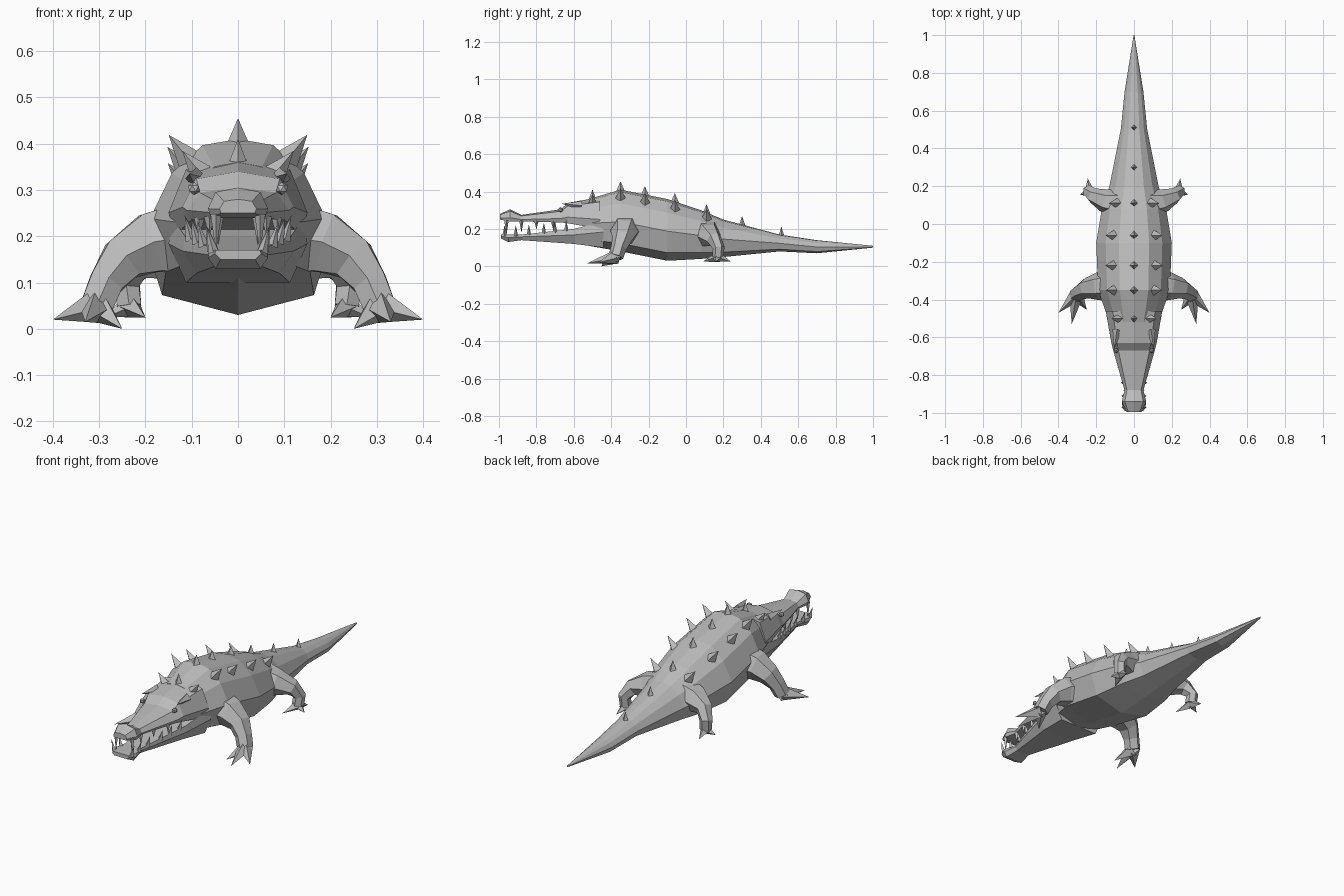
import bpy, bmesh
from math import cos, sin, tau
from mathutils import Vector

default_cube = bpy.data.objects.get("Cube")
if default_cube:
    bpy.data.objects.remove(default_cube)

# One colour for the whole animal
grey = (.5, .5, .5, 1)
hide = bpy.data.materials.new("grey hide")
hide.use_nodes = True
hide.diffuse_color = grey
hide.node_tree.nodes["Principled BSDF"].inputs["Base Color"].default_value = grey


def finish(bm, name, mirror=False):
    bmesh.ops.recalc_face_normals(bm, faces=bm.faces)
    mesh = bpy.data.meshes.new(name)
    bm.to_mesh(mesh)
    bm.free()
    mesh.materials.append(hide)
    part = bpy.data.objects.new(name, mesh)
    bpy.context.collection.objects.link(part)
    if mirror:
        modifier = part.modifiers.new("Mirror", "MIRROR")
        modifier.use_mirror_merge = False


def loft(bm, rings):
    rows = [[bm.verts.new(point) for point in ring] for ring in rings]
    count = len(rows[0])
    for row, following in zip(rows, rows[1:]):
        for i in range(count):
            j = (i + 1) % count
            bm.faces.new((row[i], row[j], following[j], following[i]))
    bm.faces.new(rows[0])
    bm.faces.new(list(reversed(rows[-1])))


def build_sections(name, stations, profile):
    """Loft (y, half width, bottom, top) stations; the profile gives the
    right half of a section as fractions of its width and height."""
    rings = []
    for y, width, bottom, top in stations:
        half = [(across * width, bottom + up * (top - bottom)) for across, up in profile]
        other_half = [(-x, z) for x, z in reversed(half) if x > 0]
        rings.append([(x, y, z) for x, z in half + other_half])
    bm = bmesh.new()
    loft(bm, rings)
    finish(bm, name)


def section_at(stations, y):
    """Interpolated half width, bottom and top at a place along the body."""
    ordered = sorted(stations)
    for start, end in zip(ordered, ordered[1:]):
        if start[0] <= y <= end[0]:
            blend = (y - start[0]) / (end[0] - start[0])
            return [a + (b - a) * blend for a, b in zip(start[1:], end[1:])]


def circle(centre, u, v, radius, sides):
    angles = [tau * k / sides for k in range(sides)]
    return [centre + (u * cos(angle) + v * sin(angle)) * radius for angle in angles]


def add_limb(bm, joints, radii):
    points = [Vector(joint) for joint in joints]
    rings = []
    for i, point in enumerate(points):
        before, after = points[max(i - 1, 0)], points[min(i + 1, len(points) - 1)]
        direction = (after - before).normalized()
        forward = Vector((0, 1, 0))
        u = (forward - direction * forward.dot(direction)).normalized()
        rings.append(circle(point, u, direction.cross(u), radii[i], 6))
    loft(bm, rings)


def add_spike(bm, base, tip, radius):
    base, tip = Vector(base), Vector(tip)
    turn = (tip - base).to_track_quat("Z", "Y")
    u, v = turn @ Vector((1, 0, 0)), turn @ Vector((0, 1, 0))
    ring = [bm.verts.new(point) for point in circle(base, u, v, radius, 4)]
    apex = bm.verts.new(tip)
    for i, corner in enumerate(ring):
        bm.faces.new((ring[i - 1], corner, apex))
    bm.faces.new(list(reversed(ring)))


def build_leg(name, joints, radii, toe_tips, toe_radius):
    bm = bmesh.new()
    add_limb(bm, joints, radii)
    ankle = Vector(joints[-1])
    for tip in toe_tips:
        add_spike(bm, ankle, tip, toe_radius)
    finish(bm, name, mirror=True)


# Torso and tail
body = [(-.52, .13, .11, .36), (-.35, .19, .08, .41), (-.1, .2, .03, .36),
        (.08, .17, .04, .3), (.2, .13, .05, .25), (.5, .07, .08, .17),
        (.7, .05, .07, .14), (1, .002, .1, .11)]
build_sections("body_and_tail", body,
               [(0, 1), (.4, .96), (.75, .78), (1, .48), (.82, .13), (0, 0)])

# Skull with its step at the brow, and the long snout
upper_jaw = [(-.46, .15, .2, .37), (-.63, .12, .23, .34), (-.67, .11, .235, .305),
             (-.88, .05, .24, .275), (-.94, .065, .24, .305), (-.995, .04, .25, .28)]
build_sections("upper_jaw", upper_jaw, [(0, 1), (.75, .85), (1, .3), (.9, 0)])

# Lower jaw
lower_jaw = [(-.44, .15, .1, .24), (-.6, .12, .12, .2), (-.88, .05, .14, .17),
             (-.95, .065, .13, .17), (-.99, .05, .15, .17)]
build_sections("lower_jaw", lower_jaw, [(0, 1), (.95, 1), (1, .6), (.75, 0)])

# Brow ridges
bm = bmesh.new()
add_spike(bm, (.09, -.56, .325), (.105, -.665, .335), .024)
finish(bm, "brow", mirror=True)

# Eyes
bm = bmesh.new()
bmesh.ops.create_icosphere(bm, subdivisions=1, radius=.014)
bmesh.ops.translate(bm, verts=bm.verts, vec=(.095, -.67, .303))
finish(bm, "eye", mirror=True)

# Teeth along the edge of each jaw, longest at the tip
bm = bmesh.new()
for y, length in [(-.96, .08), (-.88, .06), (-.8, .04), (-.71, .04)]:
    width, bottom, top = section_at(upper_jaw, y)
    x = width * .85
    add_spike(bm, (x, y, bottom + .005), (x, y, bottom - length), .012)
finish(bm, "upper_teeth", mirror=True)

bm = bmesh.new()
for y in (-.97, -.91, -.84, -.76, -.7, -.64):
    width, bottom, top = section_at(lower_jaw, y)
    x = width * .92
    add_spike(bm, (x, y, top - .005), (x + .014, y, top + .05), .012)
finish(bm, "lower_teeth", mirror=True)

# Front legs with three clawed toes
build_leg("front_leg",
          [(.1, -.32, .2), (.19, -.33, .185), (.25, -.34, .15), (.285, -.36, .1),
           (.305, -.375, .05)],
          [.09, .074, .055, .042, .04],
          [(.4, -.47, .02), (.33, -.53, .015), (.25, -.455, 0)], .038)

# Hind legs with toes
build_leg("hind_leg",
          [(.07, .11, .17), (.15, .12, .165), (.215, .15, .145), (.24, .175, .1),
           (.235, .17, .05)],
          [.085, .065, .042, .032, .03],
          [(.2, .09, .025), (.285, .155, .025), (.245, .24, .025)], .027)

# Spikes standing along the spine, smaller toward the tail
bm = bmesh.new()
for y in (-.5, -.35, -.22, -.06, .11, .3, .51):
    width, bottom, top = section_at(body, y)
    radius = .015 + width * .07
    add_spike(bm, (0, y, top - .02), (0, y, top + .045), radius)
finish(bm, "spine_spikes")

# Spikes leaning outward on both flanks of the back
bm = bmesh.new()
for y in (-.5, -.35, -.22, -.06, .11):
    width, bottom, top = section_at(body, y)
    base = Vector((width * .55, y, bottom + (top - bottom) * .86))
    add_spike(bm, base, base + Vector((.045, 0, .055)), .028)
finish(bm, "side_spikes", mirror=True)
